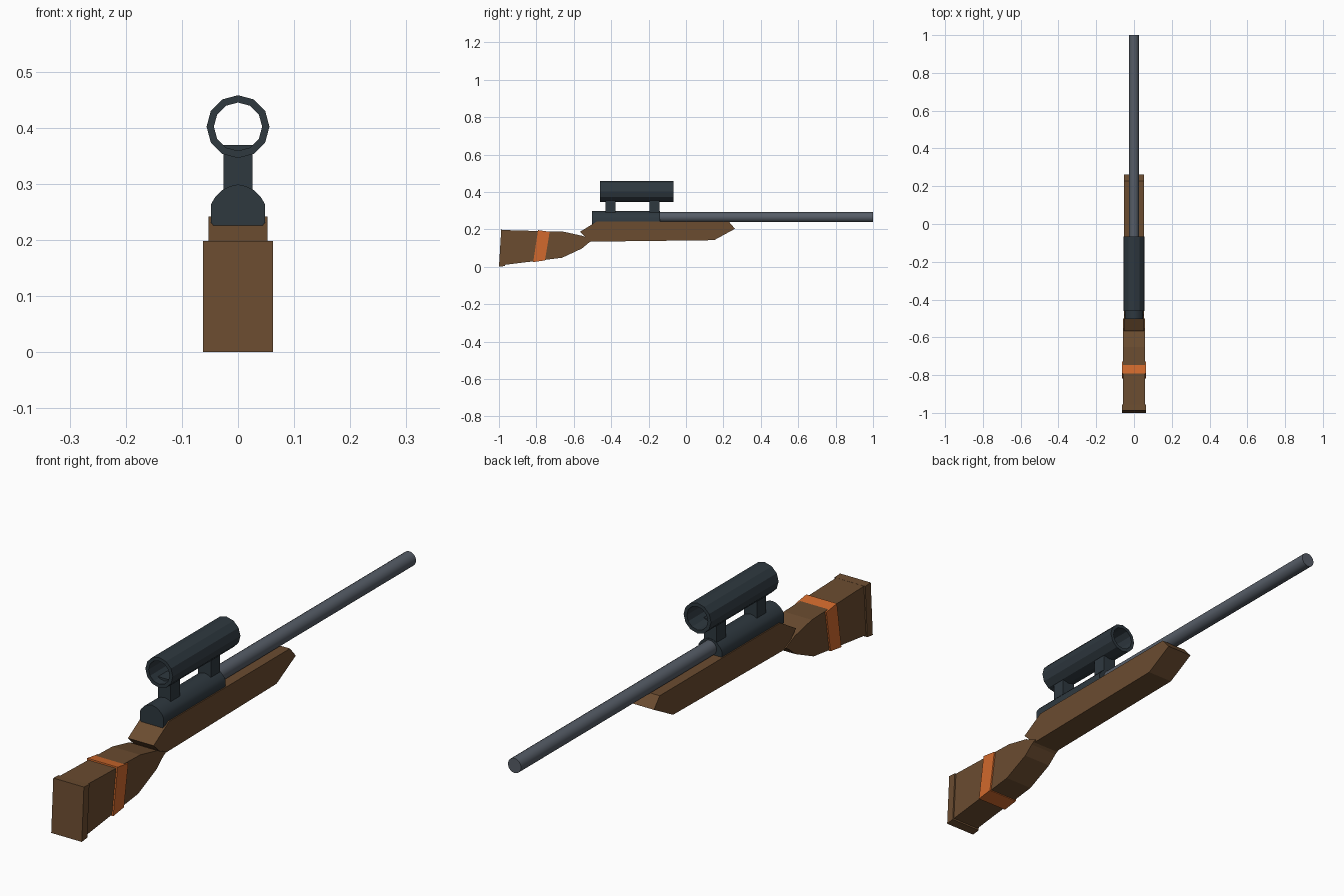
import bpy, bmesh, math
from mathutils import Matrix, Vector

cube = bpy.data.objects.get("Cube")
if cube:
    bpy.data.objects.remove(cube, do_unlink=True)


def material(name, hex_code):
    srgb = [int(hex_code[i:i + 2], 16) / 255 for i in (0, 2, 4)]
    lin = [c / 12.92 if c <= 0.04045 else ((c + 0.055) / 1.055) ** 2.4 for c in srgb]
    mat = bpy.data.materials.new(name)
    mat.use_nodes = True
    mat.diffuse_color = (*lin, 1)
    mat.node_tree.nodes["Principled BSDF"].inputs["Base Color"].default_value = (*lin, 1)
    return mat


wood = material("walnut wood", "6B4C30")
orange = material("orange band", "D26A2D")
dark = material("dark steel", "2E383F")
steel = material("barrel steel", "565D67")


def finish(name, bm, mat, smooth=0):
    bmesh.ops.recalc_face_normals(bm, faces=bm.faces)
    mesh = bpy.data.meshes.new(name)
    bm.to_mesh(mesh)
    bm.free()
    mesh.materials.append(mat)
    obj = bpy.data.objects.new(name, mesh)
    bpy.context.collection.objects.link(obj)
    if smooth:
        bpy.ops.object.select_all(action='DESELECT')
        obj.select_set(True)
        bpy.context.view_layer.objects.active = obj
        bpy.ops.object.shade_smooth_by_angle(angle=math.radians(smooth))
    return obj


def extrude(name, points, step, mat, smooth=0):
    """Close a flat outline and sweep it along step."""
    bm = bmesh.new()
    face = bm.faces.new([bm.verts.new(p) for p in points])
    swept = bmesh.ops.extrude_face_region(bm, geom=[face])["geom"]
    bmesh.ops.translate(bm, vec=Vector(step),
                        verts=[v for v in swept if isinstance(v, bmesh.types.BMVert)])
    return finish(name, bm, mat, smooth)


def side_profile(name, outline, half_width, mat):
    return extrude(name, [(-half_width, y, z) for y, z in outline], (2 * half_width, 0, 0), mat)


def box(name, low, high, mat):
    bm = bmesh.new()
    size = [b - a for a, b in zip(low, high)]
    mid = [(a + b) / 2 for a, b in zip(low, high)]
    bmesh.ops.create_cube(bm, size=1, matrix=Matrix.Translation(mid) @ Matrix.Diagonal((*size, 1)))
    return finish(name, bm, mat)


# Wooden stock: fore-end, butt with tapering wrist, butt plate and band
side_profile("fore_stock", [(-0.567, 0.187), (-0.476, 0.242), (0.228, 0.242),
                            (0.262, 0.203), (0.15, 0.142), (-0.513, 0.134)], 0.0525, wood)
side_profile("butt_stock", [(-0.97, 0.196), (-0.652, 0.187), (-0.553, 0.165), (-0.50, 0.14),
                            (-0.52, 0.128), (-0.557, 0.097), (-0.663, 0.048), (-0.97, 0.01)],
             0.057, wood)
side_profile("butt_plate", [(-0.988, 0.198), (-0.956, 0.196), (-0.968, 0.004), (-1, 0)],
             0.0625, wood)
side_profile("stock_band", [(-0.791, 0.196), (-0.729, 0.187), (-0.754, 0.034), (-0.817, 0.025)],
             0.0625, orange)

# Receiver with a rounded top
half = [(0.044, 0.226), (0.048, 0.231), (0.048, 0.264), (0.041, 0.276), (0.028, 0.289), (0.014, 0.296)]
ring = half + [(0, 0.299)] + [(-x, z) for x, z in reversed(half)]
extrude("receiver", [(x, -0.503, z) for x, z in ring], (0, 0.363, 0), dark, 35)

# Barrel
circle = [2 * math.pi * i / 16 for i in range(16)]
extrude("barrel", [(0.027 * math.cos(a), -0.16, 0.265 + 0.027 * math.sin(a)) for a in circle],
        (0, 1.16, 0), steel, 35)

# Open twelve-sided scope tube
bm = bmesh.new()
loops = []
for radius, y in ((0.056, -0.46), (0.056, -0.066), (0.043, -0.066), (0.043, -0.46)):
    loops.append([bm.verts.new((radius * math.cos(i * math.pi / 6), y,
                                0.402 + radius * math.sin(i * math.pi / 6))) for i in range(12)])
for k in range(4):
    a, b = loops[k], loops[(k + 1) % 4]
    for i in range(12):
        j = (i + 1) % 12
        bm.faces.new((a[i], a[j], b[j], b[i]))
finish("scope_tube", bm, dark)

# Scope mounts
for name, y in (("rear_scope_mount", -0.403), ("forward_scope_mount", -0.168)):
    box(name, (-0.026, y - 0.027, 0.27), (0.026, y + 0.027, 0.369), dark)
